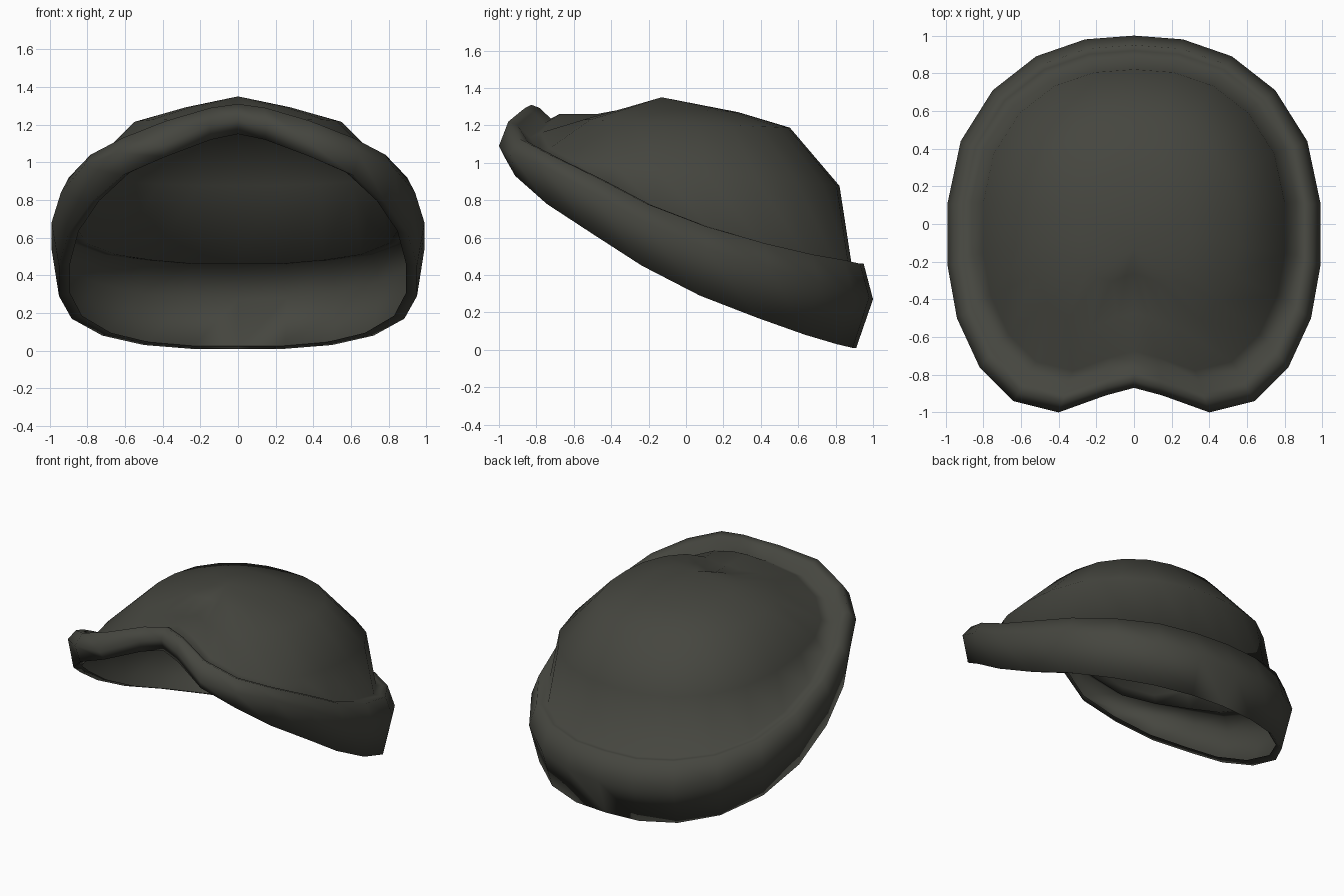
import bpy
import bmesh
import math

cube = bpy.data.objects.get("Cube")
if cube:
    bpy.data.objects.remove(cube, do_unlink=True)

felt = bpy.data.materials.new("dark olive felt")
felt.use_nodes = True
felt_colour = (0.06, 0.061, 0.05, 1)
felt.diffuse_color = felt_colour
felt.node_tree.nodes["Principled BSDF"].inputs["Base Color"].default_value = felt_colour

# Left half of the brim outline, from the back centre to the notch at the front
OUTLINE = [(0, 1), (.26, .98), (.52, .89), (.75, .71), (.92, .44), (.99, .11),
           (.99, -.22), (.94, -.5), (.82, -.76), (.64, -.94), (.4, -1),
           (.15, -.91), (0, -.87)]
LOW = [.01, .01, .03, .08, .17, .29, .45, .62, .78, .93, 1.03, 1.12, 1.15]
MID = [.27, .28, .3, .36, .44, .54, .68, .84, .98, 1.05, 1.09, 1.2, 1.24]
TOP = [.46, .46, .48, .51, .57, .66, .78, .92, 1.04, 1.13, 1.22, 1.29, 1.31]
PEAK = (0, -.13, 1.35)


def scaled(heights, sx, sy, shift=0.0, lift=0.0, sink=0.0):
    """Half ring following the outline; sink lowers it towards the front."""
    return [(x * sx, y * sy + shift, z + lift - sink * max(0, -y))
            for (x, y), z in zip(OUTLINE, heights)]


def shrunk(half, scale, height, tilt, dent=0.0):
    """Crown ring: the seam drawn in to the middle, never below the seam."""
    ring = [(x * scale, (y + .03) * scale - .03,
             max(height - tilt * y * scale, z + .025)) for x, y, z in half]
    x, y, z = ring[-1]
    ring[-1] = (x, y, z - dent)
    return ring


def add_ring(bm, half):
    """Turn a half ring into a full mirrored ring of vertices."""
    mirrored = [(-x, y, z) for x, y, z in reversed(half[1:-1])]
    return [bm.verts.new(p) for p in half + mirrored]


def bridge(bm, a, b):
    count = len(a)
    for i in range(count):
        j = (i + 1) % count
        bm.faces.new((a[i], a[j], b[j], b[i]))


# Rolled brim: inner lip, lower edge, outer edge, top, back of the roll
brim = [scaled(LOW, .9, .92, -.02, .015), scaled(LOW, .96, .94, -.03),
        scaled(MID, 1, 1), scaled(TOP, .955, .95),
        scaled(TOP, .915, .91, .01, .0, .02)]

# Seam where the roll meets the crown, then the crown narrowing to its peak
seam = scaled(TOP, .87, .86, .025, .0, .085)
crown = [seam, shrunk(seam, .93, .95, .09), shrunk(seam, .64, 1.21, .04),
         shrunk(seam, .34, 1.285, .05, .015)]

# One continuous sheet of felt
bm = bmesh.new()
rings = [add_ring(bm, half) for half in brim + crown]
for lower, upper in zip(rings, rings[1:]):
    bridge(bm, lower, upper)
peak = bm.verts.new(PEAK)
last = rings[-1]
for i, vert in enumerate(last):
    bm.faces.new((vert, last[(i + 1) % len(last)], peak))

mesh = bpy.data.meshes.new("felt_hat_shell")
bm.to_mesh(mesh)
bm.free()
mesh.materials.append(felt)
hat = bpy.data.objects.new("felt_hat_shell", mesh)
bpy.context.collection.objects.link(hat)
bpy.ops.object.select_all(action='DESELECT')
hat.select_set(True)
bpy.context.view_layer.objects.active = hat
bpy.ops.object.shade_smooth_by_angle(angle=math.radians(120))
